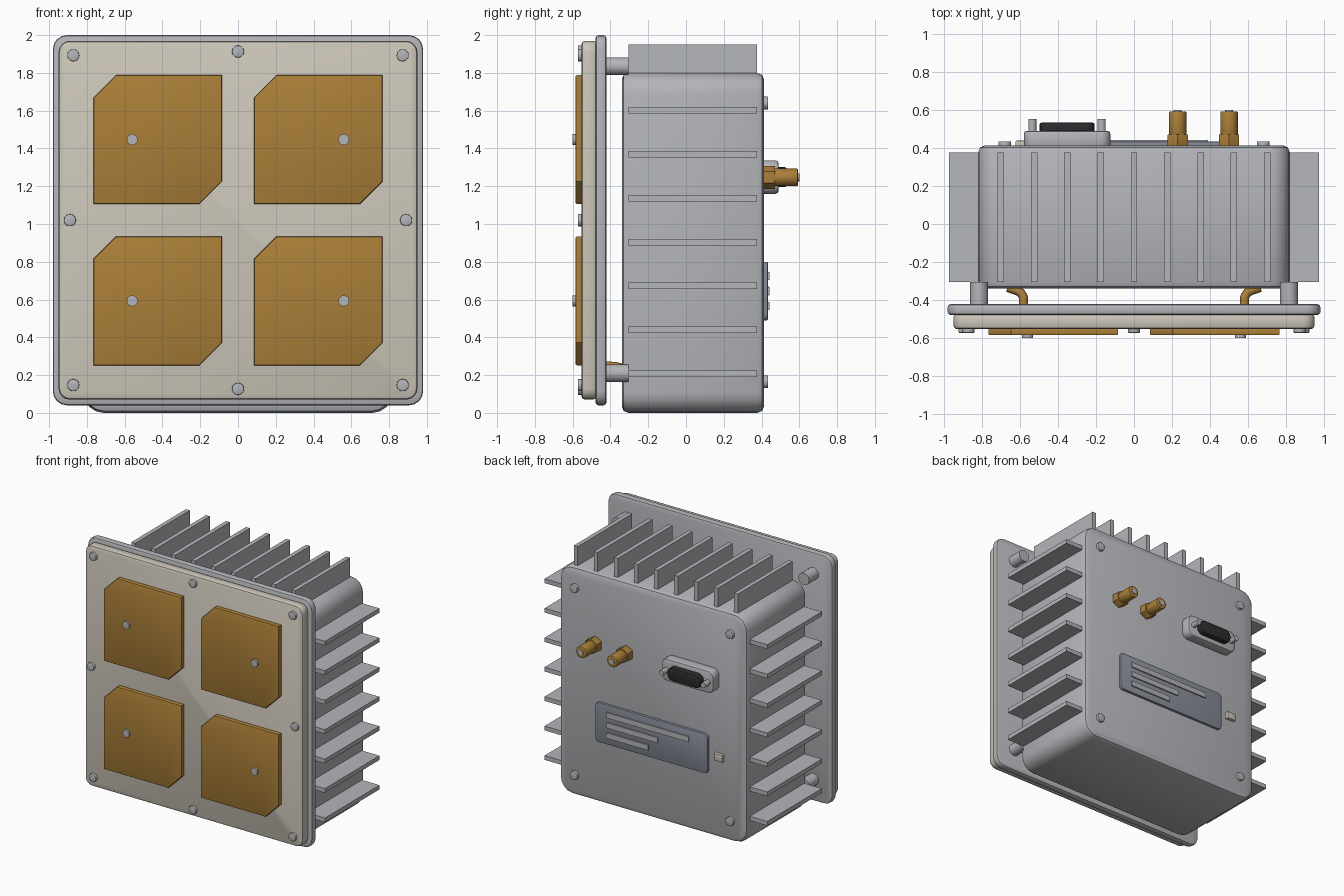
import bpy, bmesh, math
from mathutils import Vector

cube = bpy.data.objects.get("Cube")
if cube:
    bpy.data.objects.remove(cube, do_unlink=True)


def material(name, *rgb):
    m = bpy.data.materials.new(name)
    m.use_nodes = True
    m.diffuse_color = (*rgb, 1)
    m.node_tree.nodes["Principled BSDF"].inputs["Base Color"].default_value = (*rgb, 1)
    return m


GREY = material("aluminium grey", 0.46, 0.465, 0.49)
CREAM = material("cream", 0.61, 0.57, 0.49)
GOLD = material("gold", 0.41, 0.215, 0.04)
SLATE = material("label slate", 0.24, 0.26, 0.31)
BLACK = material("connector black", 0.025, 0.025, 0.028)


# Outlines are lists of (x, z) points
def rounded(cx, cz, w, h, r, steps=4):
    pts = []
    for k, (sx, sz) in enumerate([(1, 1), (-1, 1), (-1, -1), (1, -1)]):
        for i in range(steps + 1):
            a = math.pi / 2 * (k + i / steps)
            pts.append((cx + sx * (w / 2 - r) + r * math.cos(a),
                        cz + sz * (h / 2 - r) + r * math.sin(a)))
    return pts


def rect(cx, cz, w, h):
    return [(cx + sx * w / 2, cz + sz * h / 2)
            for sx, sz in [(1, 1), (-1, 1), (-1, -1), (1, -1)]]


def circle(cx, cz, r, n=20):
    return [(cx + r * math.sin(2 * math.pi * i / n),
             cz + r * math.cos(2 * math.pi * i / n)) for i in range(n)]


def prism(name, outline, y0, y1, mat, edge=0.0):
    """Extrude an outline along y, with optional softened rims."""
    bm = bmesh.new()
    face = bm.faces.new([bm.verts.new((x, y0, z)) for x, z in outline])
    ext = bmesh.ops.extrude_face_region(bm, geom=[face], use_keep_orig=True)
    new = [v for v in ext["geom"] if isinstance(v, bmesh.types.BMVert)]
    bmesh.ops.translate(bm, vec=Vector((0, y1 - y0, 0)), verts=new)
    bmesh.ops.recalc_face_normals(bm, faces=bm.faces)
    if edge:
        rims = [e for e in bm.edges if abs(e.verts[0].co.y - e.verts[1].co.y) < 1e-5]
        bmesh.ops.bevel(bm, geom=rims, offset=edge, segments=2, profile=0.5,
                        affect='EDGES', clamp_overlap=True)
    me = bpy.data.meshes.new(name)
    bm.to_mesh(me)
    bm.free()
    me.materials.append(mat)
    me.shade_smooth()
    me.set_sharp_from_angle(angle=math.radians(30))
    ob = bpy.data.objects.new(name, me)
    bpy.context.collection.objects.link(ob)
    return ob


# Housing and front plates
prism("housing", rounded(0, 0.9, 1.64, 1.8, 0.11), -0.34, 0.413, GREY, 0.035)
prism("back_plate", rounded(0, 1.02, 1.96, 1.96, 0.075), -0.478, -0.422, GREY, 0.014)
prism("front_cover", rounded(0, 1.02, 1.9, 1.9, 0.06), -0.553, -0.474, CREAM, 0.018)

# Cooling fins on the top and both sides
for i in range(9):
    prism("top_fin", rect(-0.7 + 0.175 * i, 1.865, 0.034, 0.17), -0.305, 0.375, GREY)
for i in range(7):
    for s in (-1, 1):
        prism("side_fin", rect(s * 0.885, 0.207 + 0.2325 * i, 0.175, 0.034),
              -0.305, 0.375, GREY)

# Antenna patches with two cut corners, each with a feed pin
for cx in (-0.425, 0.425):
    for cz in (0.593, 1.447):
        h, c = 0.341, 0.12
        shape = [(-h, -h), (h - c, -h), (h, c - h), (h, h), (c - h, h), (-h, h - c)]
        prism("antenna_patch", [(cx + x, cz + z) for x, z in shape],
              -0.585, -0.545, GOLD, 0.008)
        prism("feed_pin", circle(math.copysign(0.56, cx), cz, 0.029), -0.6, -0.56, GREY)

# Cover screws
for x, z in [(0, 0.893), (0, -0.893), (0.89, 0), (-0.89, 0),
             (0.872, 0.873), (-0.872, 0.873), (0.872, -0.873), (-0.872, -0.873)]:
    prism("cover_screw", circle(x, 1.02 + z, 0.032), -0.573, -0.54, GREY, 0.004)

for s in (-1, 1):
    # Standoffs joining plate and housing
    for z in (0.21, 1.835):
        prism("standoff", circle(s * 0.815, z, 0.047, 24), -0.43, -0.305, GREY)
    # Housing screws
    for z in (0.165, 1.64):
        prism("housing_screw", circle(s * 0.68, z, 0.034), 0.4, 0.435, GREY, 0.005)
    # Feed cables bending into the housing
    cu = bpy.data.curves.new("feed_cable", 'CURVE')
    cu.dimensions = '3D'
    cu.bevel_depth = 0.024
    cu.bevel_resolution = 3
    sp = cu.splines.new('BEZIER')
    sp.bezier_points.add(2)
    for p, co in zip(sp.bezier_points, [(0.58, -0.43, 0.25), (0.59, -0.37, 0.245),
                                        (0.66, -0.335, 0.23)]):
        p.co = (s * co[0], co[1], co[2])
        p.handle_left_type = p.handle_right_type = 'AUTO'
    cu.materials.append(GOLD)
    bpy.context.collection.objects.link(bpy.data.objects.new("feed_cable", cu))

# Coaxial connectors
for x in (0.23, 0.5):
    prism("coax_nut", circle(x, 1.247, 0.061, 6), 0.4, 0.472, GOLD, 0.004)
    prism("coax_barrel", circle(x, 1.247, 0.046, 24), 0.46, 0.593, GOLD, 0.006)
    prism("coax_pin", circle(x, 1.247, 0.021), 0.58, 0.6, GREY)

# Multi-pin connector
prism("connector_flange", rounded(-0.352, 1.248, 0.455, 0.176, 0.05), 0.4, 0.49, GREY, 0.014)
prism("connector_socket", rounded(-0.352, 1.248, 0.29, 0.105, 0.045), 0.47, 0.533, BLACK, 0.01)
for x in (-0.535, -0.17):
    prism("connector_post", circle(x, 1.248, 0.021), 0.47, 0.552, GREY)

# Rating label with blank bars, and an indicator
prism("label_plate", rounded(0, 0.645, 0.98, 0.31, 0.03), 0.4, 0.433, SLATE, 0.004)
for z, length in [(0.725, 0.72), (0.645, 0.45), (0.565, 0.37)]:
    prism("label_bar", rect(0.39 - length / 2, z, length, 0.042), 0.425, 0.443, GREY)
prism("indicator", rect(-0.585, 0.645, 0.075, 0.055), 0.4, 0.438, CREAM, 0.004)
